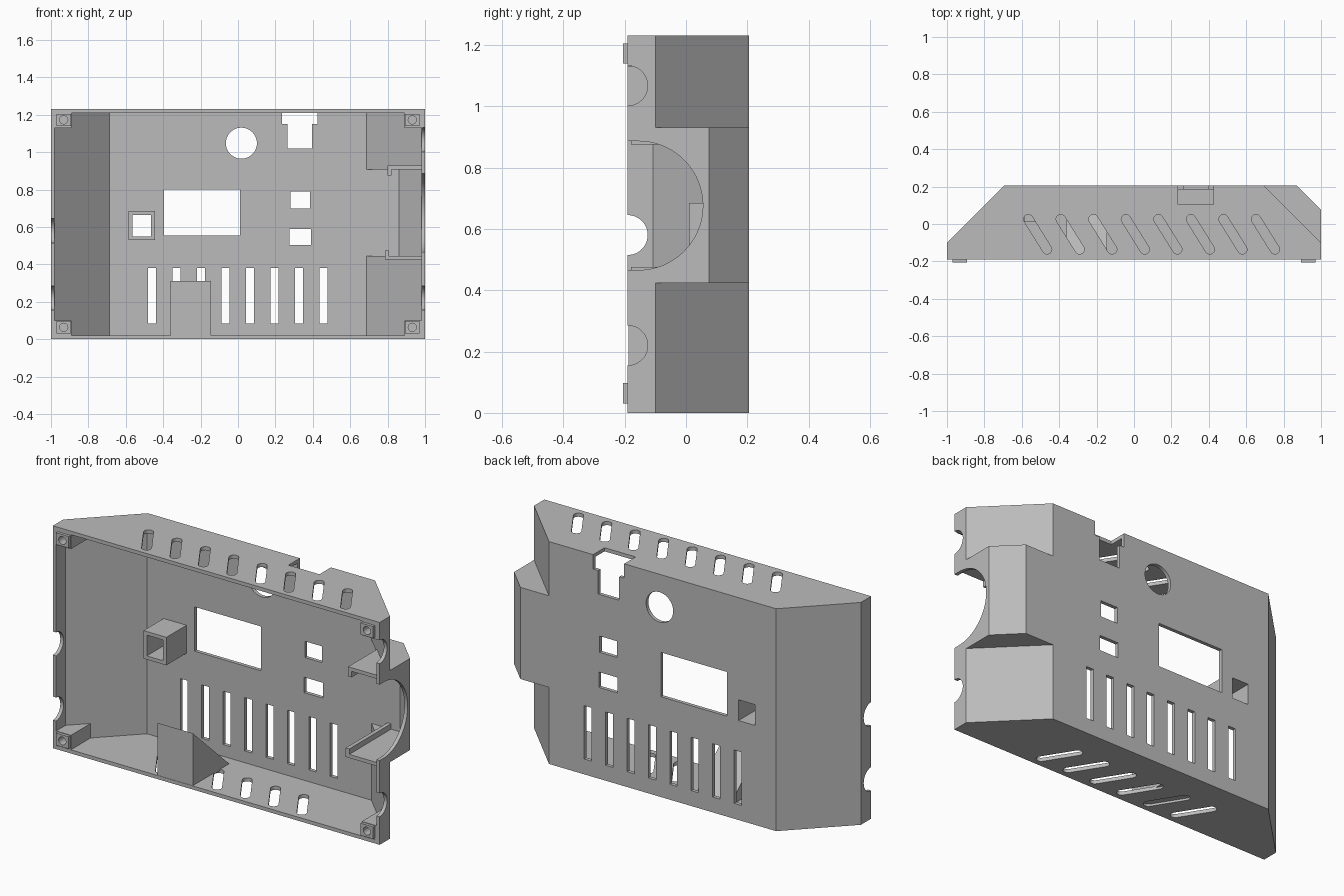
import bpy, bmesh, math

if "Cube" in bpy.data.objects:
    bpy.data.objects.remove(bpy.data.objects["Cube"])

grey = bpy.data.materials.new("light grey plastic")
grey.use_nodes = True
colour = (0.5, 0.5, 0.5, 1)
grey.diffuse_color = colour
grey.node_tree.nodes["Principled BSDF"].inputs["Base Color"].default_value = colour

PLACE = {
    "x": lambda a, b, d: (d, a, b),
    "y": lambda a, b, d: (a, d, b),
    "z": lambda a, b, d: (a, b, d),
}


def prism(points, axis, lo, hi):
    """Outline extruded along an axis, described as a tuple."""
    return points, axis, lo, hi


def box(x0, x1, y0, y1, z0, z1):
    return prism([(x0, y0), (x1, y0), (x1, y1), (x0, y1)], "z", z0, z1)


def disc(a, b, r, axis, lo, hi, n=48):
    pts = [(a + r * math.cos(math.tau * i / n), b + r * math.sin(math.tau * i / n)) for i in range(n)]
    return prism(pts, axis, lo, hi)


def slot(x, z0, z1, y=-0.055, half=0.095, r=0.025):
    """Slanted round-ended slot through a horizontal wall."""
    lean = math.atan2(-0.2, 0.125)
    pts = []
    for i in range(26):
        t = -math.pi / 2 + math.pi * (i if i < 13 else i - 1) / 12
        u = (half if i < 13 else -half) + r * math.cos(t)
        v = r * math.sin(t)
        pts.append((x + u * math.cos(lean) - v * math.sin(lean),
                    y + u * math.sin(lean) + v * math.cos(lean)))
    return prism(pts, "z", z0, z1)


def make(name, prisms):
    bm = bmesh.new()
    for pts, axis, lo, hi in prisms:
        a = [bm.verts.new(PLACE[axis](p, q, lo)) for p, q in pts]
        b = [bm.verts.new(PLACE[axis](p, q, hi)) for p, q in pts]
        bm.faces.new(a)
        bm.faces.new(b[::-1])
        for i in range(len(a)):
            j = (i + 1) % len(a)
            bm.faces.new((a[j], a[i], b[i], b[j]))
    bmesh.ops.recalc_face_normals(bm, faces=bm.faces)
    mesh = bpy.data.meshes.new(name)
    bm.to_mesh(mesh)
    bm.free()
    obj = bpy.data.objects.new(name, mesh)
    mesh.materials.append(grey)
    bpy.context.collection.objects.link(obj)
    return obj


def select(obj):
    bpy.ops.object.select_all(action="DESELECT")
    obj.select_set(True)
    bpy.context.view_layer.objects.active = obj


def combine(obj, operation, prisms):
    tool = make("helper", prisms)
    tool.hide_render = True
    mod = obj.modifiers.new("combine", "BOOLEAN")
    mod.object, mod.operation, mod.solver = tool, operation, "EXACT"
    mod.use_self = True
    select(obj)
    bpy.ops.object.modifier_apply(modifier=mod.name)
    bpy.data.objects.remove(tool)


HEIGHT, FRONT, BACK, WALL = 1.23, -0.19, 0.205, 0.02

# Outer shell with the raised block on one side
outer = [(-1, FRONT), (1, FRONT), (1, -0.1), (0.695, BACK), (-0.695, BACK), (-1, -0.1)]
case = make("case_shell", [prism(outer, "z", 0, HEIGHT)])
block = [(0.5, FRONT), (1, FRONT), (1, 0.075), (0.87, BACK), (0.5, BACK)]
combine(case, "UNION", [prism(block, "z", 0.423, 0.93)])

# Hollow inside, open at the front
inner = [(-0.98, -0.3), (0.98, -0.3), (0.98, -0.108), (0.687, 0.185), (-0.687, 0.185), (-0.98, -0.108)]
combine(case, "DIFFERENCE", [prism(inner, "z", WALL, HEIGHT - WALL)])
hollow = [(0.4, -0.3), (0.98, -0.3), (0.98, 0.067), (0.862, 0.185), (0.4, 0.185)]
combine(case, "DIFFERENCE", [prism(hollow, "z", 0.445, 0.908)])

# Openings in the back wall
Y0, Y1 = 0.15, 0.25
openings = [
    box(-0.395, 0.01, Y0, Y1, 0.555, 0.80),
    box(0.28, 0.385, Y0, Y1, 0.70, 0.79),
    box(0.275, 0.39, Y0, Y1, 0.505, 0.59),
    box(-0.565, -0.465, Y0, Y1, 0.55, 0.665),
    disc(0.018, 1.048, 0.083, "y", Y0, Y1),
]
openings += [box(x - 0.0225, x + 0.0225, Y0, Y1, 0.085, 0.38)
             for x in (-0.46 + 0.131 * i for i in range(8))]
combine(case, "DIFFERENCE", openings)

# T-shaped connector notch at the top edge
combine(case, "DIFFERENCE", [box(0.265, 0.395, Y0, Y1, 1.02, 1.18)])
combine(case, "DIFFERENCE", [box(0.235, 0.425, 0.105, Y1, 1.15, 1.3)])

# Slanted vents in the top and bottom walls
vents = [slot(-0.515 + 0.174 * i, HEIGHT - 0.05, HEIGHT + 0.05) for i in range(8)]
vents += [slot(-0.43 + 0.173 * i, -0.05, 0.05) for i in range(6)]
combine(case, "DIFFERENCE", vents)

# Cable openings in the side walls
cables = [disc(FRONT, z, 0.065, "x", -1.05, -0.95) for z in (0.22, 0.58)]
cables += [disc(FRONT, z, 0.065, "x", 0.95, 1.05) for z in (0.22, 1.067)]
arch = [(-0.155 + 0.21 * math.sin(math.pi * i / 40), 0.676 + 0.21 * math.cos(math.pi * i / 40))
        for i in range(41)]
arch += [(-0.3, 0.466), (-0.3, 0.886)]
cables.append(prism(arch, "x", 0.95, 1.05))
combine(case, "DIFFERENCE", cables)

parts = [case]

# Button guide tube behind the square opening
tube = make("button_guide", [box(-0.585, -0.445, 0.01, 0.195, 0.53, 0.685)])
combine(tube, "DIFFERENCE", [box(-0.565, -0.465, -0.1, 0.3, 0.55, 0.665)])
parts.append(tube)

# Triangular support on the floor
parts.append(make("wedge_support", [
    prism([(-0.188, 0.012), (-0.188, 0.31), (0.13, 0.02), (0.13, 0.012)], "x", -0.36, -0.145)]))

# Corner posts with screw holes and raised front pegs
for side, s in (("right", -1), ("left", 1)):
    for level, z0, z1, p0, p1 in (("lower", 0.01, 0.1, 0.03, 0.097),
                                  ("upper", 1.13, 1.22, 1.14, 1.205)):
        body = [(s * 0.89, -0.189), (s * 0.99, -0.189), (s * 0.99, -0.105), (s * 0.89, -0.005)]
        post = make(f"{level}_{side}_post", [prism(body, "z", z0, z1)])
        x0, x1 = sorted((s * 0.893, s * 0.97))
        combine(post, "UNION", [box(x0, x1, -0.205, -0.15, p0, p1)])
        combine(post, "DIFFERENCE", [disc(s * 0.932, (p0 + p1) / 2, 0.022, "y", -0.3, -0.1, 24)])
        parts.append(post)

# Hooked guide rails beside the large arch
shelf = [(0.8, -0.18), (0.985, -0.18), (0.985, -0.1), (0.8, 0.08)]
for name, z0, z1, h0, h1, x in (("upper_rail", 0.908, 0.928, 0.875, 0.915, 0.80),
                                ("lower_rail", 0.425, 0.445, 0.438, 0.475, 0.785)):
    outline = [(x, -0.18)] + shelf[1:3] + [(x, 0.88 - x)]
    rail = make(name, [prism(outline, "z", z0, z1)])
    combine(rail, "UNION", [box(x, x + 0.022, -0.18, 0.19, h0, h1)])
    parts.append(rail)

for part in parts:
    select(part)
    bpy.ops.object.shade_smooth_by_angle(angle=math.radians(30))
